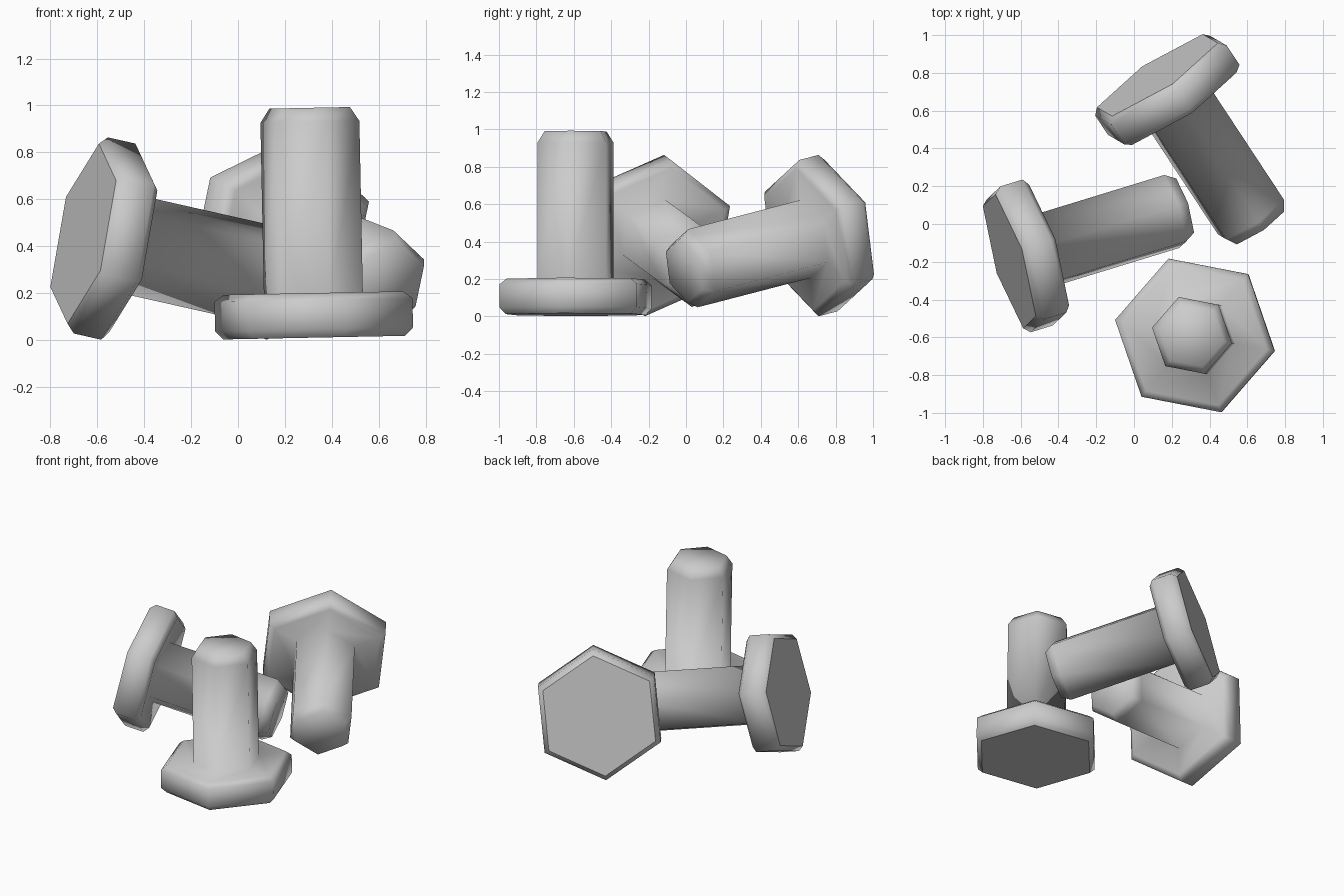
import bpy, bmesh, math
from mathutils import Vector

if "Cube" in bpy.data.objects:
    bpy.data.objects.remove(bpy.data.objects["Cube"])

# Half profile of a bolt: (radius, height), from the head base to the shank tip
PROFILE = [(0.395, 0.0), (0.43, 0.035), (0.43, 0.16), (0.39, 0.19),
           (0.215, 0.18), (0.215, 0.92), (0.175, 0.98)]
SIDES = 6


def bolt(name, base, axis, roll):
    """Six-sided lathe of the profile along a tilted axis."""
    w = Vector(axis).normalized()
    u = Vector((0, 0, 1)).cross(w).normalized()
    v = w.cross(u)
    base = Vector(base)
    bm = bmesh.new()
    rings = []
    for r, h in PROFILE:
        ring = []
        for i in range(SIDES):
            a = math.radians(roll) + 2 * math.pi * i / SIDES
            ring.append(bm.verts.new(base + w * h + (u * math.cos(a) + v * math.sin(a)) * r))
        rings.append(ring)
    for lo, hi in zip(rings, rings[1:]):
        for i in range(SIDES):
            j = (i + 1) % SIDES
            bm.faces.new((lo[i], lo[j], hi[j], hi[i]))
    bm.faces.new(rings[0][::-1])
    bm.faces.new(rings[-1])
    bmesh.ops.recalc_face_normals(bm, faces=bm.faces)
    for f in bm.faces:
        f.smooth = True
    # crisp edge round the flat head base
    for e in bm.edges:
        if all(x in rings[0] for x in e.verts):
            e.smooth = False
    mesh = bpy.data.meshes.new(name)
    bm.to_mesh(mesh)
    bm.free()
    ob = bpy.data.objects.new(name, mesh)
    bpy.context.collection.objects.link(ob)
    return ob


# One bolt standing on its head, two lying on their sides
bolt("standing_bolt", (0.325, -0.59, 0.01), (-0.02, 0, 1), 19)
bolt("lying_bolt_left", (-0.66, -0.197, 0.453), (0.934, 0.286, -0.21), 24)
bolt("lying_bolt_back", (0.124, 0.788, 0.453), (0.538, -0.816, -0.212), 24)
